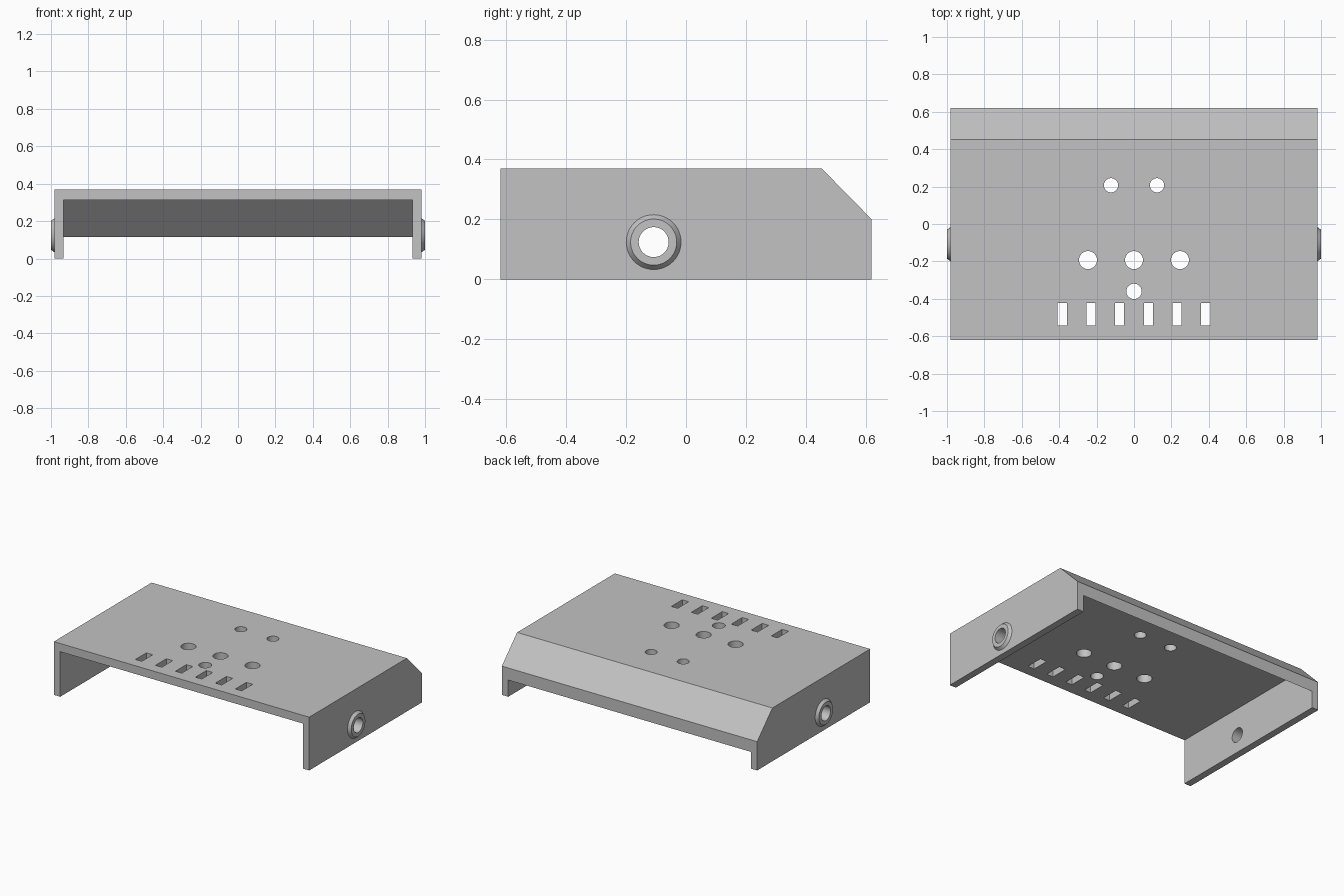
import bpy, bmesh, math
from mathutils import Matrix, Vector

old = bpy.data.objects.get("Cube")
if old:
    bpy.data.objects.remove(old, do_unlink=True)

grey = bpy.data.materials.new("plain grey")
grey.use_nodes = True
grey.diffuse_color = (0.54, 0.54, 0.54, 1)
grey.node_tree.nodes["Principled BSDF"].inputs["Base Color"].default_value = grey.diffuse_color


def finish(name, bm):
    bmesh.ops.recalc_face_normals(bm, faces=bm.faces)
    mesh = bpy.data.meshes.new(name)
    bm.to_mesh(mesh)
    bm.free()
    mesh.materials.append(grey)
    obj = bpy.data.objects.new(name, mesh)
    bpy.context.collection.objects.link(obj)
    return obj


def prism(name, profile, half):
    """Extrude a (y, z) profile along x, from -half to half."""
    bm = bmesh.new()
    face = bm.faces.new([bm.verts.new((-half, y, z)) for y, z in profile])
    res = bmesh.ops.extrude_face_region(bm, geom=[face])
    moved = [v for v in res["geom"] if isinstance(v, bmesh.types.BMVert)]
    bmesh.ops.translate(bm, verts=moved, vec=(2 * half, 0, 0))
    return finish(name, bm)


def cone(name, centre, axis, r1, r2, depth):
    """Cone or cylinder along an axis; r1 is at the start of the axis."""
    bm = bmesh.new()
    turn = Vector((0, 0, 1)).rotation_difference(Vector(axis)).to_matrix().to_4x4()
    bmesh.ops.create_cone(bm, cap_ends=True, segments=48, radius1=r1, radius2=r2,
                          depth=depth, matrix=Matrix.Translation(centre) @ turn)
    return finish(name, bm)


def box(name, centre, size):
    bm = bmesh.new()
    bmesh.ops.create_cube(bm, size=1, matrix=Matrix.Translation(centre)
                          @ Matrix.Diagonal((*size, 1)))
    return finish(name, bm)


def combine(target, tool, operation):
    tool.hide_render = True
    mod = target.modifiers.new("combine", "BOOLEAN")
    mod.operation = operation
    mod.solver = "EXACT"
    mod.object = tool
    bpy.context.view_layer.objects.active = target
    bpy.ops.object.modifier_apply(modifier=mod.name)
    bpy.data.objects.remove(tool, do_unlink=True)


# Folded cover: sloped rear, hollow underneath, open front and back
cover = prism("cover", [(-0.62, 0), (0.62, 0), (0.62, 0.2), (0.453, 0.37), (-0.62, 0.37)], 0.981)
combine(cover, prism("pocket", [(-0.7, -0.1), (0.836, -0.1), (0.423, 0.313), (-0.7, 0.313)], 0.932),
        "DIFFERENCE")

# Tapered bosses on both side walls, with a bore through them
boss_y, boss_z = -0.108, 0.124
for side in (-1, 1):
    combine(cover, cone("boss", (side * 0.985, boss_y, boss_z), (side, 0, 0), 0.1, 0.077, 0.03),
            "UNION")
combine(cover, cone("bore", (0, boss_y, boss_z), (1, 0, 0), 0.05, 0.05, 2.4), "DIFFERENCE")

# Round holes in the top
holes = [(0, -0.36, 0.041)]
holes += [(x, 0.207, 0.038) for x in (-0.123, 0.123)]
holes += [(x, -0.193, 0.048) for x in (-0.246, 0, 0.246)]
for x, y, r in holes:
    combine(cover, cone("hole", (x, y, 0.34), (0, 0, 1), r, r, 0.2), "DIFFERENCE")

# Row of vent slots near the front
for i in range(6):
    combine(cover, box("slot", ((i - 2.5) * 0.1535, -0.482, 0.34), (0.049, 0.12, 0.2)), "DIFFERENCE")

bpy.ops.object.select_all(action="DESELECT")
cover.select_set(True)
bpy.context.view_layer.objects.active = cover
bpy.ops.object.shade_smooth_by_angle(angle=math.radians(25))
